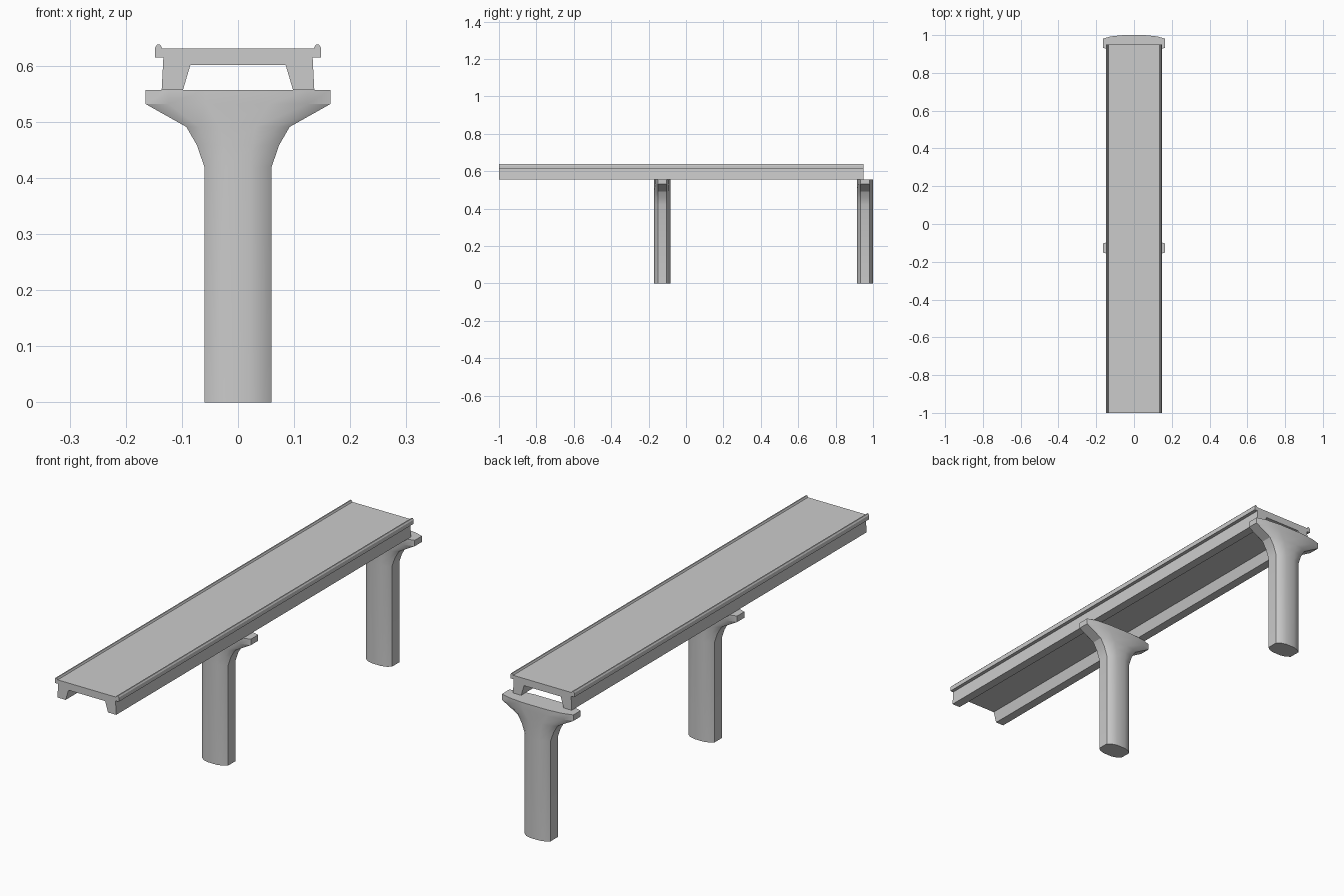
import bpy, bmesh

if "Cube" in bpy.data.objects:
    bpy.data.objects.remove(bpy.data.objects["Cube"])


def loft(name, rings):
    """Skin a stack of matching closed rings and cap both ends."""
    bm = bmesh.new()
    loops = [[bm.verts.new(p) for p in ring] for ring in rings]
    for a, b in zip(loops, loops[1:]):
        for i in range(len(a)):
            j = (i + 1) % len(a)
            bm.faces.new((a[i], a[j], b[j], b[i]))
    bm.faces.new(loops[0][::-1])
    bm.faces.new(loops[-1])
    bmesh.ops.recalc_face_normals(bm, faces=bm.faces)
    mesh = bpy.data.meshes.new(name)
    bm.to_mesh(mesh)
    bm.free()
    obj = bpy.data.objects.new(name, mesh)
    bpy.context.collection.objects.link(obj)
    return obj


def smooth(obj):
    bpy.ops.object.select_all(action='DESELECT')
    obj.select_set(True)
    bpy.context.view_layer.objects.active = obj
    bpy.ops.object.shade_smooth_by_angle(angle=0.5)


# Deck: channel section with two sloped webs, side flanges and raised kerbs
half = [(0.085, 0.601), (0.098, 0.557), (0.136, 0.557), (0.133, 0.615),
        (0.148, 0.615), (0.148, 0.632), (0.144, 0.638), (0.139, 0.638),
        (0.135, 0.631)]
section = half + [(-x, z) for x, z in reversed(half)]
loft("bridge_deck", [[(x, y, z) for x, z in section] for y in (-1.0, 0.95)])

# Piers: bulged section (x is a fraction of the half width), flaring to a cap
quarter = [(1.0, 0.024), (0.75, 0.036), (0.35, 0.043)]
upper = quarter + [(-u, v) for u, v in reversed(quarter)]
outline = upper + [(-u, -v) for u, v in upper]
levels = [(0.0, 0.06), (0.42, 0.06), (0.458, 0.073), (0.491, 0.092),
          (0.532, 0.165), (0.557, 0.165)]
for name, y in (("middle_pier", -0.127), ("end_pier", 0.957)):
    pier = loft(name, [[(u * w, y + v, z) for u, v in outline] for z, w in levels])
    smooth(pier)
